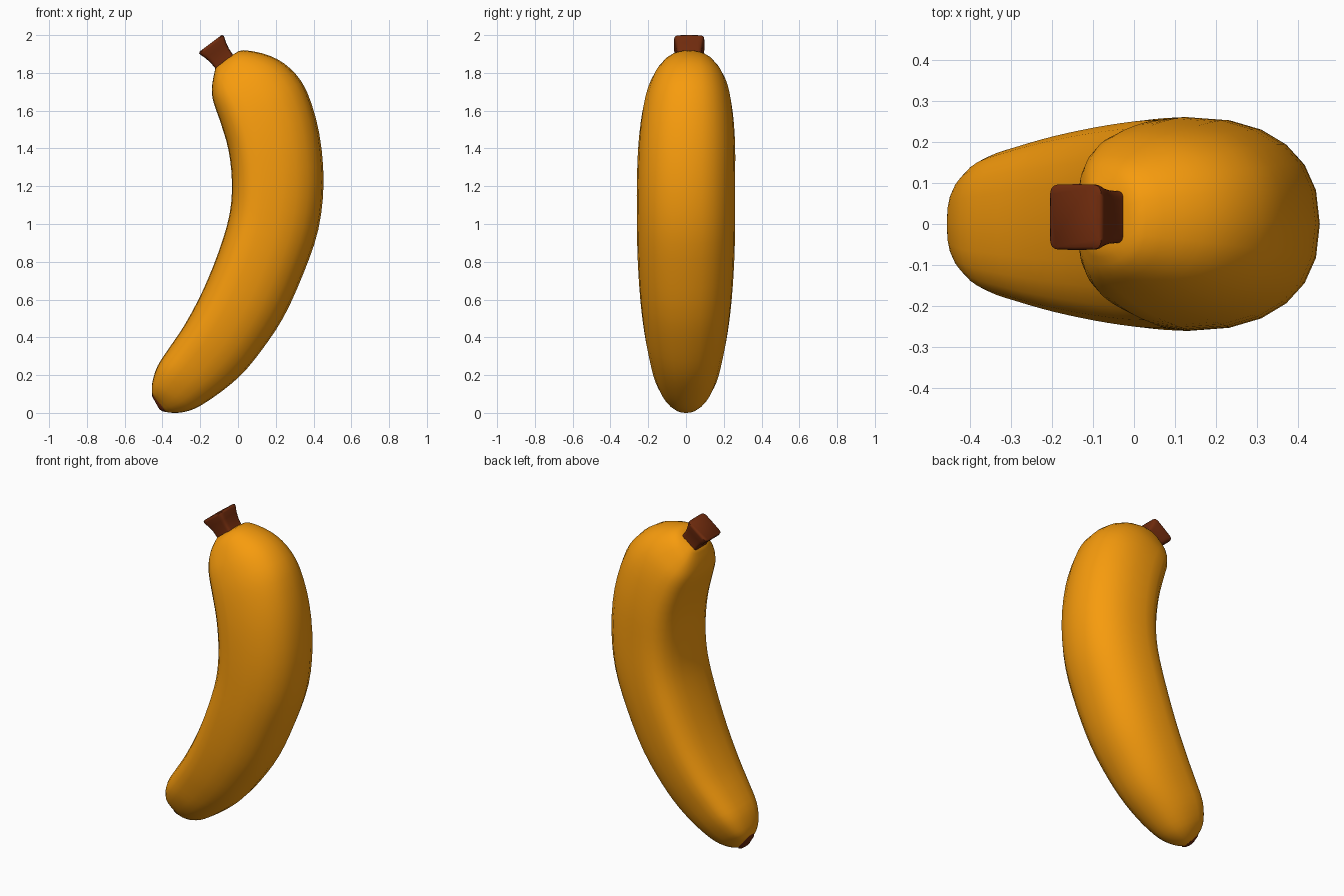
import bpy, math
from mathutils import Vector

if "Cube" in bpy.data.objects:
    bpy.data.objects.remove(bpy.data.objects["Cube"])


def material(name, color):
    m = bpy.data.materials.new(name)
    m.diffuse_color = (*color, 1)
    m.use_nodes = True
    m.node_tree.nodes["Principled BSDF"].inputs["Base Color"].default_value = m.diffuse_color
    return m


def smooth_sections(sections, steps):
    """Catmull-Rom interpolation between the key sections."""
    rows = [Vector(s) for s in sections]
    out = []
    for i in range(len(rows) - 1):
        p1, p2 = rows[i], rows[i + 1]
        p0 = rows[i - 1] if i else p1 * 2 - p2
        p3 = rows[i + 2] if i + 2 < len(rows) else p2 * 2 - p1
        for k in range(steps):
            t = k / steps
            out.append(0.5 * (2 * p1 + (p2 - p0) * t + (2 * p0 - 5 * p1 + 4 * p2 - p3) * t * t
                              + (3 * p1 - p0 - 3 * p2 + p3) * t ** 3))
    return out + [rows[-1]]


def loft(name, sections, mat, inner_pow=2.0, outer_pow=2.0, widest=0.5,
         sides=24, angle=60):
    """Section = inner x, inner z, outer x, outer z, half width in y, centre y.
    widest = where across the section (0 inner, 1 outer) it is widest."""
    verts, faces = [], []
    for ix, iz, ox, oz, hw, cy in sections:
        for j in range(sides):
            a = 2 * math.pi * j / sides
            c, s = math.cos(a), math.sin(a)
            power = outer_pow if c > 0 else inner_pow
            u = math.copysign(abs(c) ** (2 / power), c)
            v = math.copysign(abs(s) ** (2 / power), s)
            f = widest + u * ((1 - widest) if u > 0 else widest)
            verts.append((ix + (ox - ix) * f, cy + hw * v, iz + (oz - iz) * f))
    n = len(sections)
    for i in range(n - 1):
        for j in range(sides):
            k = (j + 1) % sides
            faces.append((i * sides + j, (i + 1) * sides + j,
                          (i + 1) * sides + k, i * sides + k))
    faces.append(tuple(range(sides)))
    faces.append(tuple(reversed(range((n - 1) * sides, n * sides))))
    me = bpy.data.meshes.new(name)
    me.from_pydata(verts, [], faces)
    me.materials.append(mat)
    ob = bpy.data.objects.new(name, me)
    bpy.context.collection.objects.link(ob)
    bpy.ops.object.select_all(action='DESELECT')
    ob.select_set(True)
    bpy.context.view_layer.objects.active = ob
    # consistent outward normals
    bpy.ops.object.mode_set(mode='EDIT')
    bpy.ops.mesh.select_all(action='SELECT')
    bpy.ops.mesh.normals_make_consistent(inside=False)
    bpy.ops.object.mode_set(mode='OBJECT')
    bpy.ops.object.shade_smooth_by_angle(angle=math.radians(angle))
    return ob


yellow = material("ripe_peel", (0.93, 0.33, 0.004))
brown = material("brown_stem", (0.16, 0.024, 0.004))

# curved fruit body, from the stem end down to the tip; flatter on the inner side
body = [
    (-0.120, 1.825, -0.030, 1.895, 0.075, 0.015),
    (-0.135, 1.750, 0.030, 1.920, 0.135, 0.015),
    (-0.138, 1.690, 0.170, 1.890, 0.182, 0.014),
    (-0.125, 1.630, 0.280, 1.820, 0.215, 0.012),
    (-0.090, 1.530, 0.365, 1.700, 0.240, 0.008),
    (-0.050, 1.390, 0.430, 1.480, 0.256, 0.004),
    (-0.032, 1.220, 0.453, 1.220, 0.260, 0),
    (-0.045, 1.050, 0.425, 0.970, 0.260, 0),
    (-0.100, 0.860, 0.345, 0.735, 0.256, 0),
    (-0.185, 0.650, 0.240, 0.505, 0.242, 0),
    (-0.280, 0.470, 0.120, 0.325, 0.220, 0),
    (-0.360, 0.350, 0.010, 0.195, 0.195, 0),
    (-0.425, 0.250, -0.115, 0.093, 0.167, 0),
    (-0.453, 0.165, -0.230, 0.022, 0.124, 0),
    (-0.456, 0.115, -0.320, 0.000, 0.080, 0),
    (-0.454, 0.100, -0.385, 0.005, 0.045, 0),
]
loft("fruit_body", smooth_sections(body, 3), yellow,
     inner_pow=2.7, outer_pow=2.35, widest=0.34)

# small dark blossom tip
tip = [
    (-0.455, 0.106, -0.380, 0.004, 0.047, 0),
    (-0.454, 0.088, -0.400, 0.008, 0.040, 0),
    (-0.445, 0.070, -0.417, 0.020, 0.026, 0),
]
loft("blossom_tip", tip, brown, 3, 3)

# flared square stem, built along its tilted axis
base, axis = Vector((-0.075, 1.862)), Vector((-0.6, 0.8))
across = Vector((0.8, 0.6))
profile = [(-0.04, 0.062, 0.066), (0.0, 0.059, 0.064), (0.035, 0.061, 0.066),
           (0.07, 0.068, 0.072), (0.102, 0.079, 0.080), (0.112, 0.079, 0.080),
           (0.118, 0.072, 0.073)]
stem = []
for d, h, w in profile:
    c = base + axis * d
    a, b = c - across * h, c + across * h
    stem.append((a.x, a.y, b.x, b.y, w, 0.017))
loft("stem", stem, brown, 7, 7, sides=32, angle=50)
